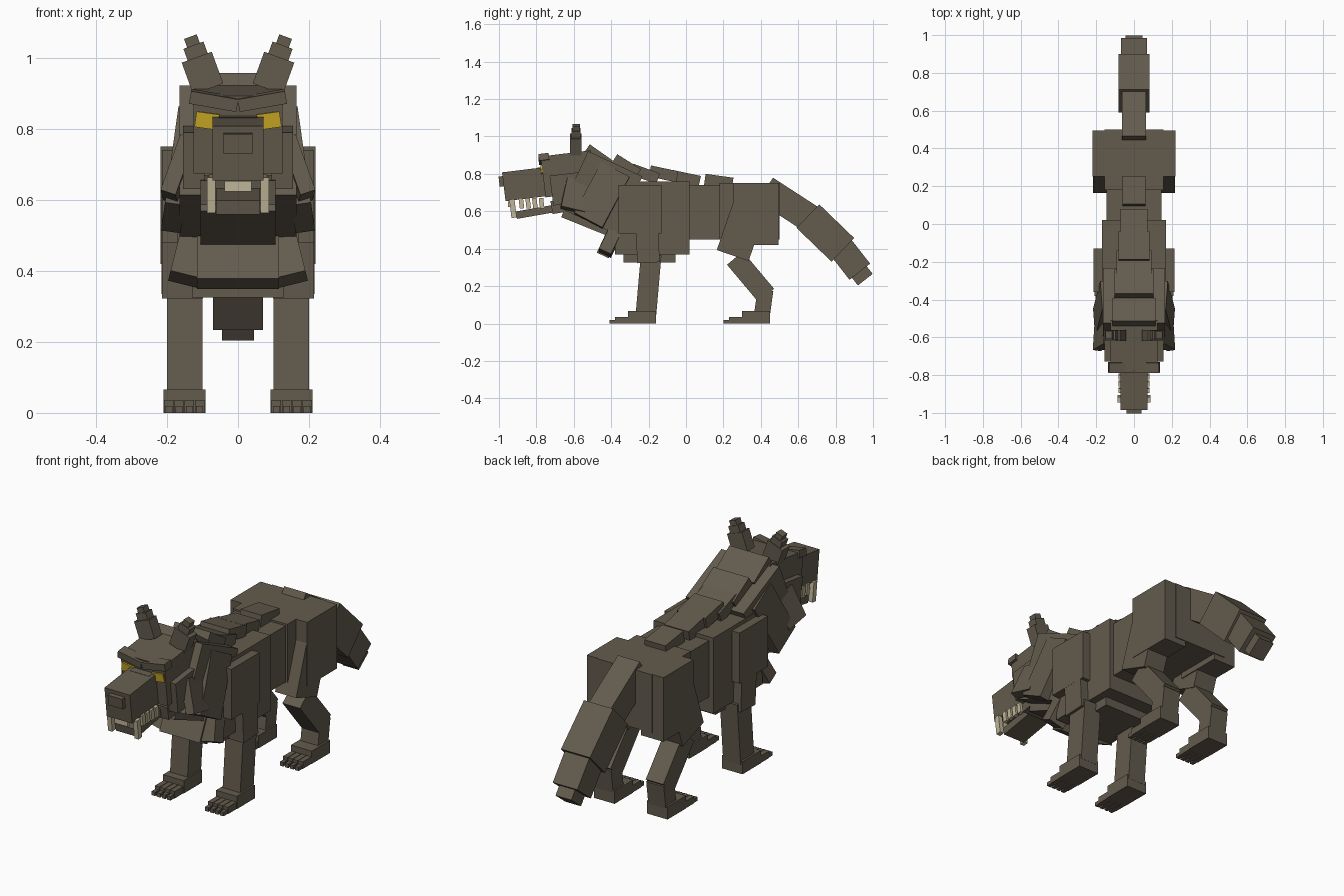
import bpy
import bmesh
from math import radians
from mathutils import Euler, Matrix, Vector

if "Cube" in bpy.data.objects:
    bpy.data.objects.remove(bpy.data.objects["Cube"], do_unlink=True)


def make_material(name, colour):
    material = bpy.data.materials.new(name)
    material.use_nodes = True
    material.diffuse_color = (*colour, 1)
    shader = material.node_tree.nodes["Principled BSDF"]
    shader.inputs["Base Color"].default_value = (*colour, 1)
    shader.inputs["Roughness"].default_value = 0.9
    return material


fur = make_material("brown fur", (.125, .105, .075))
amber = make_material("amber eye", (.6, .4, .02))
ivory = make_material("ivory tooth", (.52, .46, .31))


def block(name, at, size, pitch=0, roll=0, yaw=0, material=fur):
    """Flat-sided box, turned about x (pitch), y (roll) and z (yaw)."""
    mesh = bpy.data.meshes.new(name)
    turn = Euler((radians(pitch), radians(roll), radians(yaw))).to_matrix().to_4x4()
    scale = Matrix.Diagonal((*size, 1))
    bm = bmesh.new()
    bmesh.ops.create_cube(bm, size=1, matrix=turn @ scale)
    bm.to_mesh(mesh)
    bm.free()
    mesh.materials.append(material)
    part = bpy.data.objects.new(name, mesh)
    part.location = Vector(at)
    bpy.context.collection.objects.link(part)
    return part


def pair(name, at, size, pitch=0, roll=0, yaw=0, material=fur):
    """The same box on the left (+x) and mirrored on the right."""
    for side, sign in (("left", 1), ("right", -1)):
        block(f"{side}_{name}", (at[0] * sign, at[1], at[2]), size,
              pitch, roll * sign, yaw * sign, material)


def paw(name, heel):
    """Stepped foot with four toes and claws, running forward from the heel."""
    pair(f"{name}_foot", at=(.151, heel - .075, .033), size=(.118, .15, .066))
    for number in range(4):
        across = .108 + number * .029
        pair(f"{name}_toe_{number}", at=(across, heel - .16, .018),
             size=(.026, .12, .036))
        pair(f"{name}_claw_{number}", at=(across, heel - .2, .01),
             size=(.02, .1, .02))


# Torso
block("rear_torso", at=(0, .34, .6), size=(.31, .32, .3))
block("middle_torso", at=(0, .1, .595), size=(.29, .3, .29))
block("front_torso", at=(0, -.18, .565), size=(.34, .4, .39))
block("chest_underside", at=(0, -.195, .36), size=(.26, .28, .07))

# Hind legs
pair("haunch", at=(.155, .373, .585), size=(.127, .245, .33))
pair("thigh", at=(.156, .3, .51), size=(.12, .18, .31), pitch=-19)
pair("hind_shank", at=(.15, .345, .25), size=(.1, .11, .26), pitch=40)
pair("hock", at=(.15, .415, .11), size=(.1, .085, .14), pitch=-8)
paw("hind", heel=.45)

# Front legs
pair("shoulder", at=(.152, -.245, .61), size=(.125, .23, .26))
pair("upper_foreleg", at=(.156, -.205, .42), size=(.116, .12, .19), pitch=3)
pair("foreleg", at=(.15, -.2, .21), size=(.1, .11, .32), pitch=-5)
paw("front", heel=-.16)

# Neck, throat and layered mane
block("neck", at=(0, -.45, .7), size=(.33, .32, .34), pitch=-25)
block("throat", at=(0, -.5, .555), size=(.21, .32, .1), pitch=-22)
block("chest_tuft", at=(0, -.405, .45), size=(.23, .07, .19), pitch=-25)
pair("chest_side_tuft", at=(.13, -.395, .455), size=(.09, .07, .18),
     pitch=-25, roll=-14)
pair("mane_side", at=(.165, -.45, .685), size=(.055, .17, .31),
     pitch=-28, roll=-8)
pair("cheek_ruff", at=(.165, -.59, .685), size=(.045, .13, .17),
     pitch=-14, roll=-18, yaw=8)

# Overlapping ridge along the back
ridge = [(-.47, .89, -35), (-.32, .84, -32), (-.22, .8, -20),
         (-.12, .8, -12), (0, .775, -12), (.175, .76, -8)]
for number, (along, height, slope) in enumerate(ridge):
    block(f"back_ridge_{number}", at=(0, along, height),
          size=(.225 - number * .021, .15, .06), pitch=slope)

# Head
block("skull", at=(0, -.63, .8), size=(.25, .27, .22), pitch=7)
pair("cheek", at=(.125, -.64, .72), size=(.06, .16, .16), pitch=7)
pair("brow", at=(.068, -.76, .88), size=(.135, .055, .036), pitch=7, roll=-10)
pair("eye", at=(.087, -.772, .823), size=(.066, .009, .044),
     pitch=7, roll=-8, material=amber)
block("muzzle_bridge", at=(0, -.775, .815), size=(.11, .05, .04), pitch=7)
block("muzzle", at=(0, -.86, .745), size=(.145, .23, .155), pitch=7)
block("nose", at=(0, -.982, .76), size=(.082, .034, .055), pitch=7)
block("lower_jaw", at=(0, -.76, .605), size=(.125, .3, .04), pitch=10)
block("jaw_hinge", at=(0, -.63, .635), size=(.21, .18, .07), pitch=10)

# Teeth
pair("fang", at=(.075, -.925, .615), size=(.024, .028, .1), pitch=7, material=ivory)
block("incisors", at=(0, -.945, .638), size=(.075, .014, .03), material=ivory)
for number in range(4):
    pair(f"side_tooth_{number}", at=(.072, -.88 + number * .036, .643),
         size=(.018, .024, .056), pitch=7, material=ivory)

# Ears, stepped towards the tip
pair("ear_base", at=(.1, -.59, .957), size=(.09, .06, .095), roll=20)
pair("ear_middle", at=(.117, -.588, 1.012), size=(.06, .05, .05), roll=20)
pair("ear_tip", at=(.127, -.588, 1.04), size=(.038, .04, .042), roll=20)

# Tail
block("tail_root", at=(0, .55, .635), size=(.125, .3, .15), pitch=-33)
block("tail_middle", at=(0, .745, .484), size=(.165, .26, .175), pitch=-44)
block("tail_end", at=(0, .88, .34), size=(.14, .16, .14), pitch=-52)
block("tail_tip", at=(0, .937, .262), size=(.09, .07, .1), pitch=-52)
